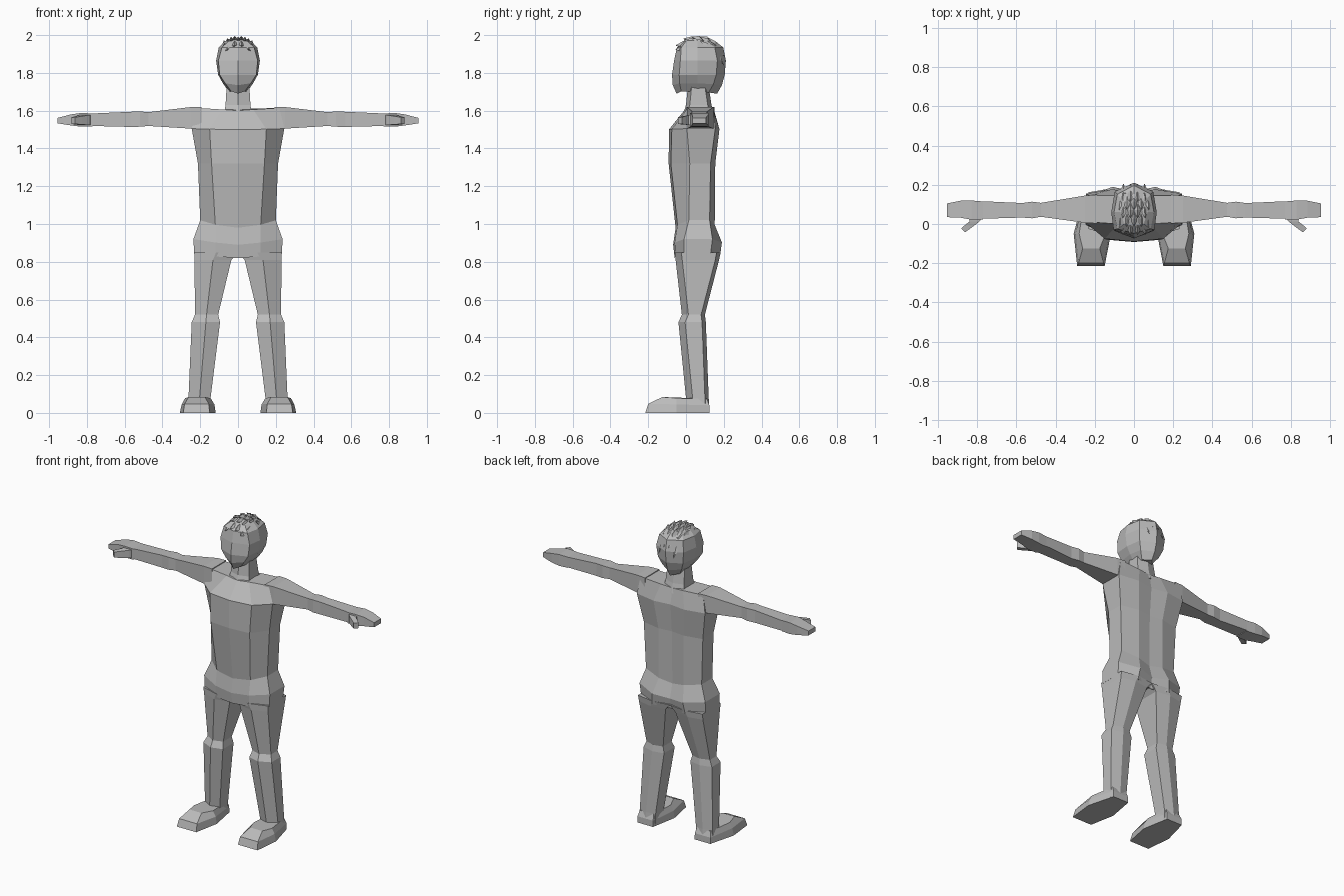
import bpy, bmesh, math
from mathutils import Vector

grey = bpy.data.materials.new("plain_grey")
grey.diffuse_color = (0.5, 0.5, 0.5, 1)


def finish(bm, name, mirror=False):
    bmesh.ops.remove_doubles(bm, verts=bm.verts, dist=0.0005)
    bmesh.ops.recalc_face_normals(bm, faces=bm.faces)
    me = bpy.data.meshes.new(name)
    bm.to_mesh(me)
    bm.free()
    me.materials.append(grey)
    ob = bpy.data.objects.new(name, me)
    bpy.context.collection.objects.link(ob)
    if mirror:
        ob.modifiers.new("mirror", 'MIRROR').use_mirror_merge = False
    return ob


def loft(name, rings, mirror=False):
    """Skin a list of equal-length point rings and cap both ends."""
    bm = bmesh.new()
    rows = [[bm.verts.new(p) for p in r] for r in rings]
    n = len(rows[0])
    for a, b in zip(rows, rows[1:]):
        for i in range(n):
            j = (i + 1) % n
            bm.faces.new((a[i], a[j], b[j], b[i]))
    bm.faces.new(rows[0])
    bm.faces.new(rows[-1])
    return finish(bm, name, mirror)


def whole(half):
    """Complete a half ring (first and last points on x = 0)."""
    return half + [(-x, y, z) for x, y, z in half[-2:0:-1]]


# Torso: centre front, front, side front, side back, back, centre back
def torso_ring(z, dip, yf, xm, ym, xs, ysf, ysb, xb, yb, yc):
    return whole([(0, yf, z - dip), (xm, ym, z - dip * 0.6), (xs, ysf, z),
                  (xs, ysb, z), (xb, yb, z - dip * 0.6), (0, yc, z - dip)])


loft("torso", [
    torso_ring(0.84, 0.02, -0.06, 0.12, -0.055, 0.232, -0.01, 0.13, 0.12, 0.18, 0.15),
    torso_ring(0.92, 0.03, -0.068, 0.12, -0.06, 0.236, -0.01, 0.14, 0.11, 0.19, 0.165),
    torso_ring(1.02, 0.04, -0.055, 0.12, -0.045, 0.20, 0.015, 0.125, 0.09, 0.152, 0.14),
    torso_ring(1.32, 0.0, -0.092, 0.14, -0.08, 0.212, 0.02, 0.13, 0.09, 0.155, 0.145),
    torso_ring(1.505, 0.005, -0.09, 0.15, -0.075, 0.245, 0.005, 0.155, 0.11, 0.177, 0.16),
    torso_ring(1.615, 0.015, -0.01, 0.08, 0.0, 0.225, 0.01, 0.145, 0.08, 0.145, 0.14),
])

# Neck
loft("neck", [
    whole([(0, f - 0.01, z), (x, f + 0.01, z), (x, b - 0.02, z), (0, b, z)])
    for z, x, f, b in [(1.57, 0.075, -0.01, 0.15), (1.63, 0.066, 0.01, 0.135),
                       (1.73, 0.06, 0.02, 0.12)]])


# Head
def head_ring(z, yf, xf, ymf, xs, xb, yb, lift=0.0):
    return whole([(0, yf, z), (xf, ymf, z + lift), (xs, 0.06, z + lift),
                  (xb, yb - 0.045, z + lift * 0.5), (0, yb, z)])


loft("head", [
    head_ring(1.69, -0.05, 0.035, -0.025, 0.05, 0.04, 0.165, 0.012),
    head_ring(1.735, -0.07, 0.068, -0.034, 0.08, 0.07, 0.19, 0.01),
    head_ring(1.79, -0.074, 0.097, -0.036, 0.105, 0.09, 0.205),
    head_ring(1.865, -0.063, 0.104, -0.03, 0.116, 0.098, 0.211),
    head_ring(1.935, -0.048, 0.085, -0.025, 0.102, 0.085, 0.197),
    head_ring(1.968, -0.01, 0.05, 0.0, 0.07, 0.05, 0.155),
    head_ring(1.978, 0.02, 0.02, 0.03, 0.03, 0.02, 0.11),
])


# Hair: kite-shaped tufts swept forward over the scalp
def scalp(x, y):
    d = 1 - (x / 0.125) ** 2 - ((y - 0.07) / 0.15) ** 2
    return 1.83 + 0.148 * math.sqrt(max(d, 0.0))


bm = bmesh.new()
for row in range(5):
    y = -0.015 + row * 0.043
    count = 4 + row % 2
    for i in range(count):
        x = (i - (count - 1) / 2) * 0.036
        h = 0.02 - 0.005 * abs(x) / 0.07
        w = 0.021
        tip = bm.verts.new((x * 1.05, y - 0.042, min(scalp(x, y - 0.03) + 0.022, 1.992)))
        tail = bm.verts.new((x, y + 0.05, scalp(x, y + 0.05) - 0.004))
        left = bm.verts.new((x - w, y, scalp(x - w, y) - 0.002))
        right = bm.verts.new((x + w, y, scalp(x + w, y) - 0.002))
        top = bm.verts.new((x, y, scalp(x, y) + h))
        low = bm.verts.new((x, y - 0.005, scalp(x, y) - 0.015))
        for a, b in ((left, top), (top, right), (right, low), (low, left)):
            bm.faces.new((tip, a, b))
            bm.faces.new((tail, b, a))
finish(bm, "hair_tufts")


# Arms, flowing into flat mitten hands
def box_ring(x, yf, yb, zb, zt):
    return [(x, yf, zb), (x, yb, zb), (x, yb, zt), (x, yf, zt)]


loft("arm", [box_ring(*r) for r in [
    (0.19, 0.003, 0.15, 1.50, 1.618),
    (0.25, 0.006, 0.145, 1.505, 1.619),
    (0.475, 0.037, 0.108, 1.519, 1.592),
    (0.52, 0.029, 0.114, 1.515, 1.596),
    (0.57, 0.033, 0.107, 1.514, 1.594),
    (0.77, 0.027, 0.116, 1.519, 1.585)]], mirror=True)
loft("hand", [box_ring(*r) for r in [
    (0.77, 0.024, 0.115, 1.515, 1.585),
    (0.83, 0.022, 0.12, 1.515, 1.588),
    (0.885, 0.032, 0.119, 1.522, 1.58),
    (0.955, 0.035, 0.105, 1.533, 1.562)]], mirror=True)
loft("thumb", [[(xa, ya, z - t), (xb, yb, z - t), (xb, yb, z + t), (xa, ya, z + t)]
               for xa, ya, xb, yb, z, t in [
    (0.765, 0.045, 0.84, 0.045, 1.55, 0.028),
    (0.79, 0.012, 0.84, 0.012, 1.55, 0.026),
    (0.825, -0.015, 0.86, -0.003, 1.549, 0.022),
    (0.862, -0.042, 0.882, -0.022, 1.547, 0.018)]], mirror=True)


# Legs
def leg_ring(z, xi, xo, yf, yb):
    xm = (xi + xo) / 2
    return [(xi, yf + 0.02, z), (xm, yf, z), (xo, yf + 0.035, z),
            (xo, yb - 0.02, z), (xm, yb, z), (xi, yb - 0.015, z)]


loft("leg", [leg_ring(*r) for r in [
    (0.85, 0.0, 0.232, -0.06, 0.182),
    (0.81, 0.035, 0.23, -0.055, 0.175),
    (0.52, 0.105, 0.228, -0.022, 0.10),
    (0.48, 0.095, 0.245, -0.04, 0.105),
    (0.08, 0.145, 0.262, 0.0, 0.12),
    (0.0, 0.145, 0.267, 0.0, 0.125)]], mirror=True)

# Feet: sole outline rising to a smaller upper outline
sole = [(0.15, 0.125), (0.262, 0.125), (0.308, -0.05), (0.29, -0.215),
        (0.15, -0.215), (0.118, -0.05)]
upper = [(0.155, 0.11, 0.075), (0.255, 0.11, 0.075), (0.28, -0.05, 0.078),
         (0.262, -0.125, 0.084), (0.175, -0.125, 0.084), (0.145, -0.05, 0.078)]
middle = [(0.15, 0.124, 0.04), (0.262, 0.124, 0.04), (0.298, -0.05, 0.045),
          (0.283, -0.20, 0.048), (0.155, -0.20, 0.048), (0.125, -0.05, 0.045)]
loft("foot", [[(x, y, 0) for x, y in sole], middle, upper], mirror=True)
